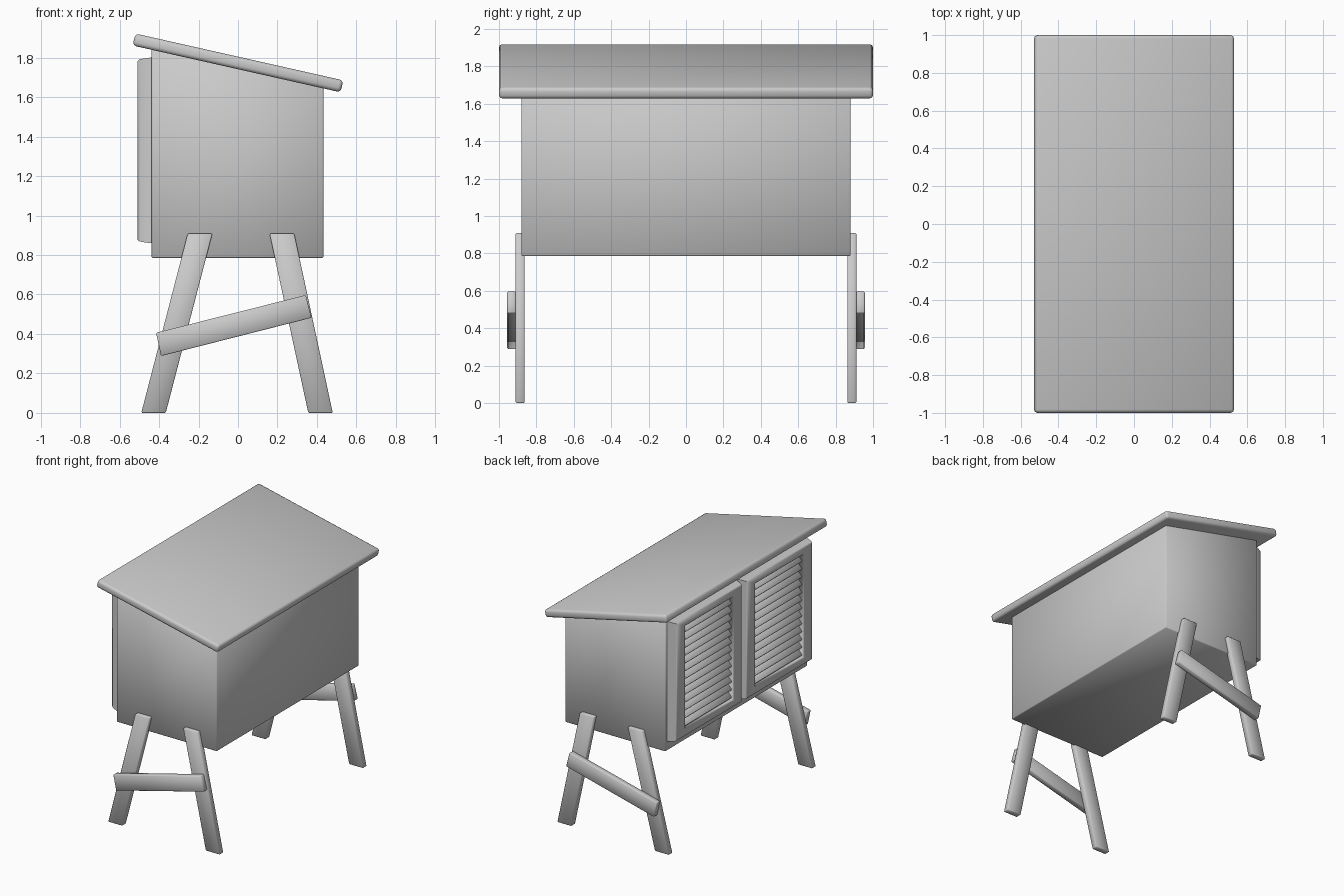
import bpy, bmesh, math

if "Cube" in bpy.data.objects:
    bpy.data.objects.remove(bpy.data.objects["Cube"])

SLOPE = 0.225


def make_object(name, bm, bevel=0.0, segments=1, angle=50):
    bmesh.ops.recalc_face_normals(bm, faces=bm.faces)
    mesh = bpy.data.meshes.new(name)
    bm.to_mesh(mesh)
    bm.free()
    ob = bpy.data.objects.new(name, mesh)
    bpy.context.collection.objects.link(ob)
    if bevel:
        mod = ob.modifiers.new("Bevel", 'BEVEL')
        mod.width = bevel
        mod.segments = segments
    bpy.ops.object.select_all(action='DESELECT')
    ob.select_set(True)
    bpy.context.view_layer.objects.active = ob
    if bevel:
        bpy.ops.object.modifier_apply(modifier="Bevel")
    bpy.ops.object.shade_smooth_by_angle(angle=math.radians(angle))
    return ob


def prism(name, profile, y0, y1, bevel=0.0, segments=1):
    """Extrude an x-z outline between two y positions."""
    bm = bmesh.new()
    a = [bm.verts.new((x, y0, z)) for x, z in profile]
    b = [bm.verts.new((x, y1, z)) for x, z in profile]
    bm.faces.new(a)
    bm.faces.new(b[::-1])
    n = len(profile)
    for i in range(n):
        j = (i + 1) % n
        bm.faces.new((a[j], a[i], b[i], b[j]))
    return make_object(name, bm, bevel, segments)


# Cabinet body with its top following the roof pitch
top = lambda x: 1.75 - SLOPE * x
prism("cabinet_body", [(-0.437, 0.785), (0.433, 0.785), (0.433, top(0.433)),
                       (-0.437, top(-0.437))], -0.88, 0.88, 0.006)

# Sloping roof slab with rounded edges
t = math.atan(SLOPE)
c, s = math.cos(t), math.sin(t)
roof = [(u * c + w * s, 1.773 - u * s + w * c)
        for u, w in ((-0.54, -0.031), (0.54, -0.031), (0.54, 0.031), (-0.54, 0.031))]
prism("roof", roof, -1.0, 1.0, 0.018, 2)

# Splayed legs and slanted brace at each end
for side, end in ((-1, "front"), (1, "back")):
    ya, yb = side * 0.863, side * 0.911
    prism(end + "_leg_left", [(-0.49, 0), (-0.366, 0), (-0.13, 0.908), (-0.255, 0.908)],
          ya, yb, 0.005)
    prism(end + "_leg_right", [(0.356, 0), (0.48, 0), (0.285, 0.908), (0.16, 0.908)],
          ya, yb, 0.005)
    prism(end + "_brace", [(-0.39, 0.288), (0.373, 0.482), (0.343, 0.597), (-0.415, 0.406)],
          side * 0.909, side * 0.956, 0.005)


def door_frame(name, yc):
    """Tapered frame on the -x face: (x, half width, half height) rings."""
    rings = [(-0.43, 0.427, 0.47), (-0.445, 0.427, 0.47), (-0.498, 0.408, 0.462),
             (-0.509, 0.397, 0.453), (-0.509, 0.305, 0.41), (-0.50, 0.292, 0.4),
             (-0.43, 0.29, 0.398)]
    zc = 1.33
    bm = bmesh.new()
    loops = [[bm.verts.new((x, yc + sy * hw, zc + sz * hh))
              for sy, sz in ((-1, -1), (1, -1), (1, 1), (-1, 1))] for x, hw, hh in rings]
    for k in range(len(loops)):
        p, q = loops[k], loops[(k + 1) % len(loops)]
        for i in range(4):
            j = (i + 1) % 4
            bm.faces.new((p[i], p[j], q[j], q[i]))
    make_object(name, bm, angle=60)


# Two louvred doors on the left side
SLATS = 13
for side, end in ((-1, "front"), (1, "back")):
    yc = side * 0.435
    door_frame(end + "_door_frame", yc)
    for i in range(SLATS):
        z = 0.932 + (i + 0.5) * 0.796 / SLATS
        prism(f"{end}_door_slat_{i + 1}",
              [(-0.438, z + 0.034), (-0.446, z + 0.042), (-0.5, z - 0.014), (-0.492, z - 0.026)],
              yc - 0.293, yc + 0.293, 0.004)
